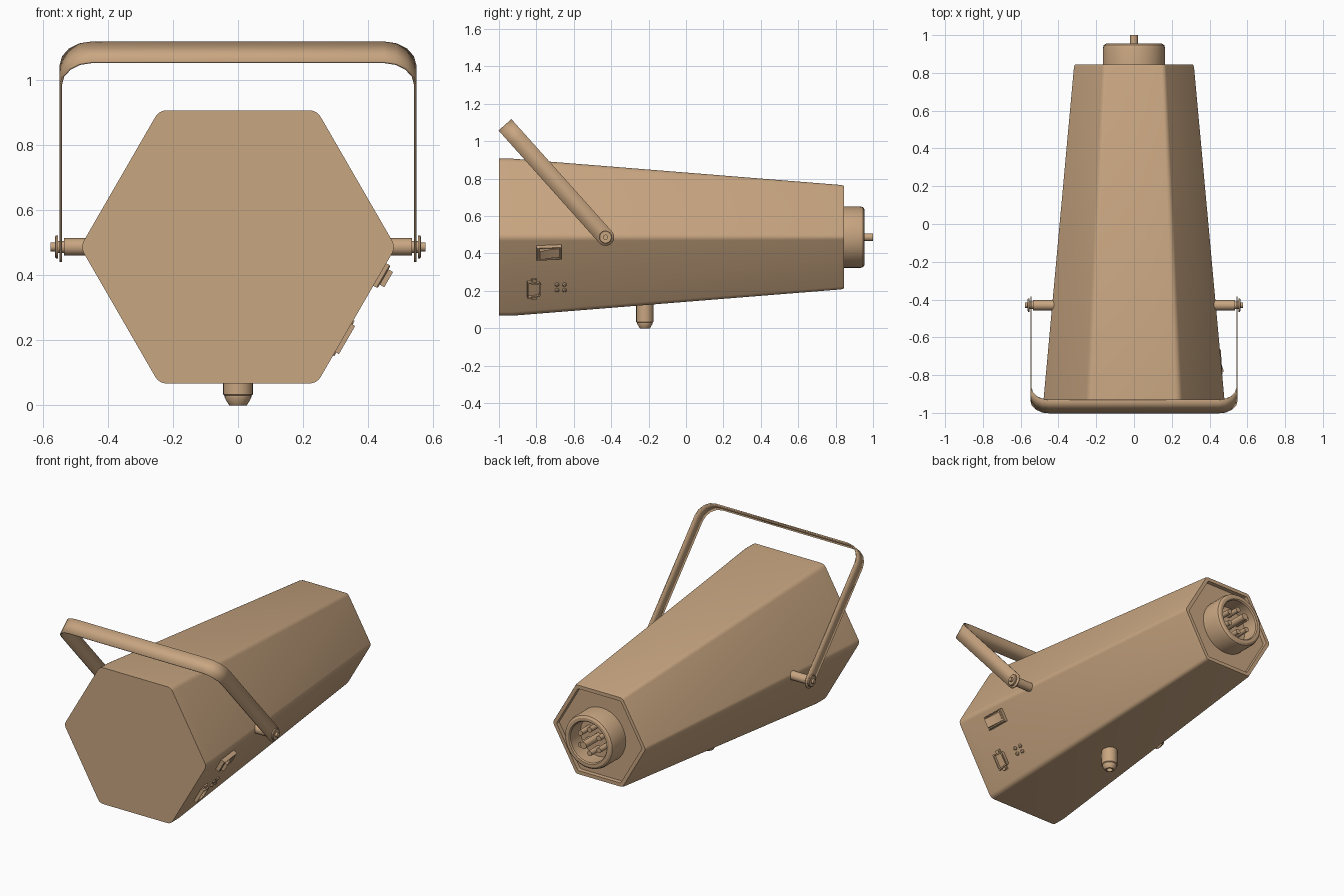
import bpy, bmesh
from math import sin, cos, pi, radians, sqrt
from mathutils import Matrix, Vector

if "Cube" in bpy.data.objects:
    bpy.data.objects.remove(bpy.data.objects["Cube"])

tan = bpy.data.materials.new("tan")
tan.use_nodes = True
colour = (0.58, 0.38, 0.22, 1)
tan.diffuse_color = colour
tan.node_tree.nodes["Principled BSDF"].inputs["Base Color"].default_value = colour

MID = 0.487           # height of the body axis
Y_AXIS = Vector((0, 1, 0))


def finish(name, bm, matrix=Matrix()):
    bmesh.ops.recalc_face_normals(bm, faces=bm.faces)
    mesh = bpy.data.meshes.new(name)
    bm.transform(matrix)
    bm.to_mesh(mesh)
    bm.free()
    mesh.materials.append(tan)
    ob = bpy.data.objects.new(name, mesh)
    bpy.context.collection.objects.link(ob)
    bpy.ops.object.select_all(action='DESELECT')
    ob.select_set(True)
    bpy.context.view_layer.objects.active = ob
    bpy.ops.object.shade_smooth_by_angle(angle=radians(32))
    return ob


def skin(name, rings, matrix):
    """Join equal rings of points into a closed shell with end caps."""
    bm = bmesh.new()
    rows = [[bm.verts.new(p) for p in ring] for ring in rings]
    n = len(rows[0])
    for a, b in zip(rows, rows[1:]):
        for i in range(n):
            j = (i + 1) % n
            bm.faces.new((a[i], a[j], b[j], b[i]))
    bm.faces.new(rows[0])
    bm.faces.new(rows[-1])
    return finish(name, bm, matrix)


def along(axis, place):
    turn = Vector(axis).to_track_quat('Z', 'Y').to_matrix().to_4x4()
    return Matrix.Translation(place) @ turn


def lathe(name, profile, matrix, n=24):
    rings = [[(r * cos(2 * pi * i / n), r * sin(2 * pi * i / n), h)
              for i in range(n)] for r, h in profile]
    return skin(name, rings, matrix)


def rod(name, r, h0, h1, matrix, n=16):
    return lathe(name, [(r, h0), (r, h1)], matrix, n)


# Body: tapered hexagon with rounded corners and a recessed back panel
def hexagon(apothem, y, radius):
    pts = []
    for k in range(6):
        c = k * pi / 3
        centre = (apothem - radius) / cos(pi / 6)
        for s in range(5):
            a = c + (s / 4 - 0.5) * pi / 3
            pts.append((centre * cos(c) + radius * cos(a), y,
                        centre * sin(c) + radius * sin(a)))
    return pts


sections = [(0.42, -1, 0.04), (0.42, -0.93, 0.04), (0.279, 0.83, 0.028),
            (0.274, 0.845, 0.026), (0.252, 0.845, 0.012), (0.25, 0.822, 0.012)]
skin("body", [hexagon(*s) for s in sections], Matrix.Translation((0, 0, MID)))

# Rear connector: hollow collar with a ring of pins and a long centre pin
rear = along(Y_AXIS, (0, 0, MID))
lathe("connector_collar", [(0.165, 0.815), (0.165, 0.93), (0.16, 0.947),
      (0.148, 0.955), (0.13, 0.955), (0.124, 0.948), (0.124, 0.85)], rear, 32)
rod("centre_pin", 0.021, 0.84, 1.0, rear)
for k in range(6):
    a = k * pi / 3 + pi / 6
    rod("connector_pin", 0.016, 0.84, 0.94,
        along(Y_AXIS, (0.073 * cos(a), 0, MID + 0.073 * sin(a))), 12)

# Handle: a bent flat strap, tilted forward from its pivots
PIVOT = Vector((0, -0.43, MID))
up = Vector((0, -0.667, 0.745))
wide = Vector((0, 0.745, 0.667))
HALF, REACH, SIDE, BEND = 0.046, 0.803, 0.545, 0.095
stations = [(SIDE, -HALF * sin(t), max(HALF * cos(t), 0.004))
            for t in [pi / 2 * (1 - i / 6) for i in range(7)]]
for i in range(5):
    t = i * pi / 8
    stations.append((SIDE - BEND + BEND * cos(t), REACH - BEND + BEND * sin(t), HALF))
stations += [(-x, d, w) for x, d, w in reversed(stations)]
bm = bmesh.new()
rows = []
for x, d, w in stations:
    p = PIVOT + up * d + Vector((x, 0, 0))
    rows.append((bm.verts.new(p - wide * w), bm.verts.new(p + wide * w)))
for a, b in zip(rows, rows[1:]):
    bm.faces.new((a[0], a[1], b[1], b[0]))
handle = finish("handle", bm)
solid = handle.modifiers.new("thickness", 'SOLIDIFY')
solid.thickness = 0.007
solid.offset = 0

# Pivot hardware on both sides
for side in (-1, 1):
    m = along((side, 0, 0), PIVOT)
    rod("pivot_post", 0.027, 0.36, 0.535, m)
    rod("pivot_spacer", 0.019, 0.53, 0.556, m)
    lathe("pivot_washer", [(0.035, 0.553), (0.035, 0.56), (0.031, 0.563)], m)
    rod("pivot_bolt", 0.014, 0.55, 0.576, m, 12)

# Cable gland underneath
lathe("cable_gland", [(0.046, 0.16), (0.046, 0.034), (0.041, 0.03),
      (0.041, 0.024), (0.03, 0.004), (0.027, 0), (0.018, 0), (0.018, 0.02)],
      Matrix.Translation((0, -0.22, 0)))


# Control panel on the lower left face
def panel(y, z):
    slope = -0.0801
    a = 0.42 + slope * (y + 0.93)
    n0, v = Vector((cos(pi / 6), 0, -0.5)), Vector((0.5, 0, cos(pi / 6)))
    p = n0 * a + v * ((z - MID + a / 2) / v.z) + Vector((0, y, MID))
    u = (Y_AXIS + n0 * slope).normalized()
    m = Matrix((u, v, u.cross(v))).transposed().to_4x4()
    return Matrix.Translation(p) @ m


def prism(name, pts, heights, matrix, scales=None):
    scales = scales or [1] * len(heights)
    rings = [[(x * s, y * s, h) for x, y in pts] for h, s in zip(heights, scales)]
    return skin(name, rings, matrix)


def rect(w, h):
    return [(-w, -h), (w, -h), (w, h), (-w, h)]


# Rocker switch in a raised frame
switch = panel(-0.733, 0.41)
prism("switch_frame", rect(0.067, 0.04), [-0.01, 0.022, 0.026, 0.026, 0.015],
      switch, [1, 1, 0.95, 0.84, 0.84])
bm = bmesh.new()
side = [(-0.052, 0.005), (0.052, 0.005), (0.052, 0.022), (0, 0.026), (-0.052, 0.043)]
face = bm.faces.new([bm.verts.new((x, -0.027, z)) for x, z in side])
out = bmesh.ops.extrude_face_region(bm, geom=[face])
bmesh.ops.translate(bm, vec=(0, 0.054, 0),
                    verts=[g for g in out["geom"] if isinstance(g, bmesh.types.BMVert)])
if face.is_valid and len(bm.faces) < 7:
    bm.faces.new(list(face.verts))
finish("switch_rocker", bm, switch)

# Data socket: hollow tapered shell with fixing tabs
socket = panel(-0.813, 0.212)
shell = [(-0.036, -0.05), (0.03, -0.04), (0.036, -0.03),
         (0.036, 0.03), (0.03, 0.04), (-0.036, 0.05)]
prism("socket_shell", shell, [-0.01, 0.02, 0.02, 0.004], socket, [1, 1, 0.82, 0.82])
prism("socket_flange", rect(0.017, 0.063), [-0.01, 0.008], socket)
for end in (-1, 1):
    rod("socket_screw", 0.01, -0.01, 0.013,
        socket @ Matrix.Translation((0, end * 0.054, 0)), 6)

# Four indicator lamps
for y in (-0.69, -0.65):
    for z in (0.205, 0.235):
        lathe("indicator_lamp", [(0.011, -0.01), (0.011, 0.006), (0.006, 0.011)],
              panel(y, z), 12)
